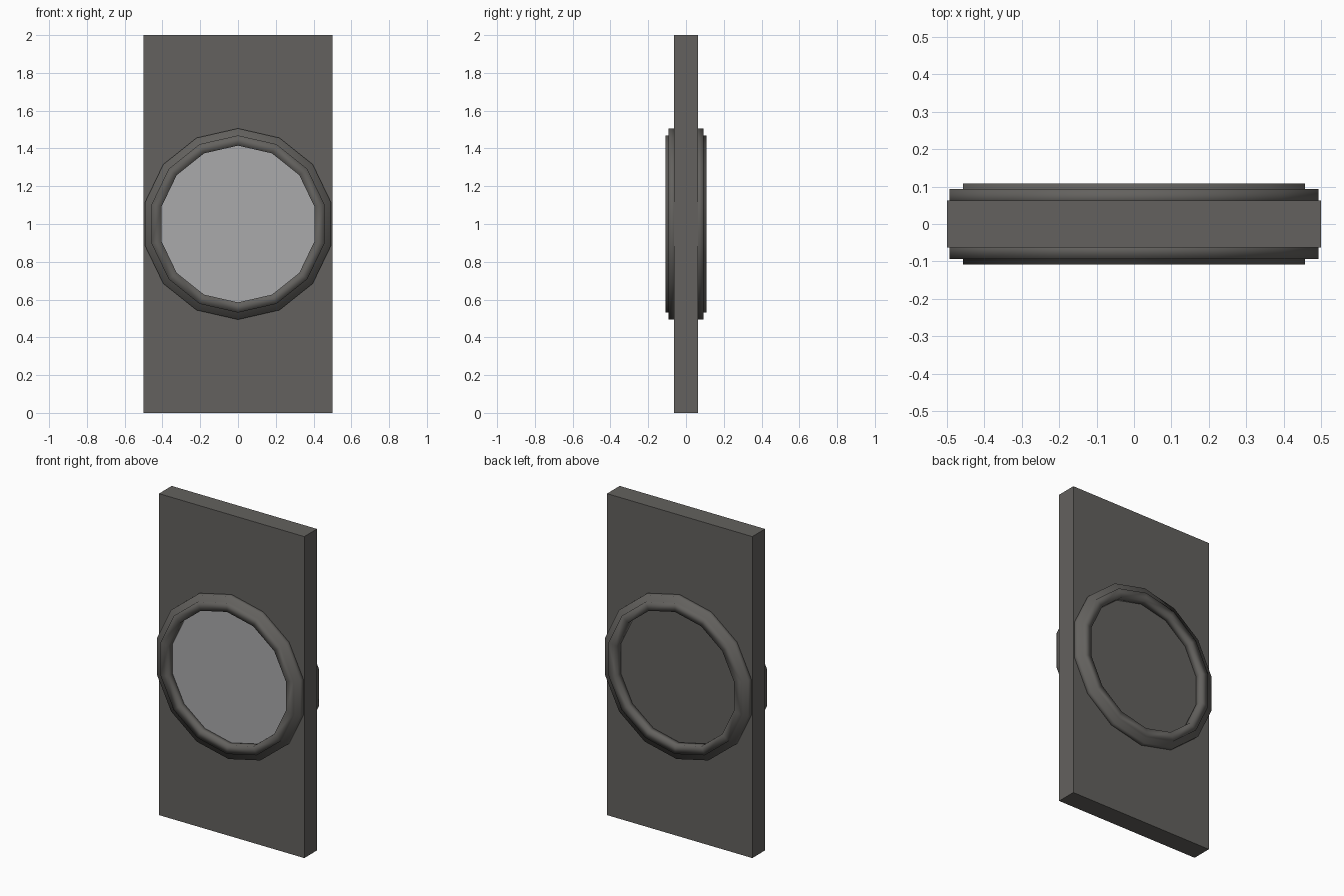
import bpy, bmesh, math

if "Cube" in bpy.data.objects:
    bpy.data.objects.remove(bpy.data.objects["Cube"])

SIDES = 14
CENTRE_Z = 1.0


def material(name, rgb):
    m = bpy.data.materials.new(name)
    m.diffuse_color = (*rgb, 1)
    m.use_nodes = True
    m.node_tree.nodes["Principled BSDF"].inputs["Base Color"].default_value = m.diffuse_color
    return m


stone = material("dark warm grey", (0.125, 0.12, 0.112))
glass = material("light grey", (0.40, 0.40, 0.41))


def add_object(name, bm, mat):
    bmesh.ops.recalc_face_normals(bm, faces=bm.faces)
    mesh = bpy.data.meshes.new(name)
    bm.to_mesh(mesh)
    bm.free()
    mesh.materials.append(mat)
    ob = bpy.data.objects.new(name, mesh)
    bpy.context.collection.objects.link(ob)
    return ob


def circle(bm, r, y):
    return [bm.verts.new((r * math.sin(2 * math.pi * i / SIDES), y,
                          CENTRE_Z + r * math.cos(2 * math.pi * i / SIDES)))
            for i in range(SIDES)]


# Upright slab
bm = bmesh.new()
bmesh.ops.create_cube(bm, size=1)
for v in bm.verts:
    v.co = (v.co.x, v.co.y * 0.125, v.co.z * 2 + 1)
add_object("slab", bm, stone)


# Stepped ring frame, one on each face (radius, distance from centre plane)
PROFILE = [(0.506, 0.05), (0.506, 0.093), (0.469, 0.093),
           (0.469, 0.108), (0.415, 0.108), (0.415, 0.05)]


def ring(name, side):
    bm = bmesh.new()
    loops = [circle(bm, r, side * d) for r, d in PROFILE]
    for k, a in enumerate(loops):
        b = loops[(k + 1) % len(loops)]
        for i in range(SIDES):
            j = (i + 1) % SIDES
            bm.faces.new((a[i], a[j], b[j], b[i]))
    for f in bm.faces:
        f.smooth = True
    add_object(name, bm, stone)


ring("front_ring", -1)
ring("back_ring", 1)

# Pale disc set inside the front ring
bm = bmesh.new()
a, b = circle(bm, 0.416, -0.06), circle(bm, 0.416, -0.066)
bm.faces.new(a)
bm.faces.new(b)
for i in range(SIDES):
    j = (i + 1) % SIDES
    bm.faces.new((a[i], a[j], b[j], b[i]))
add_object("front_disc", bm, glass)
